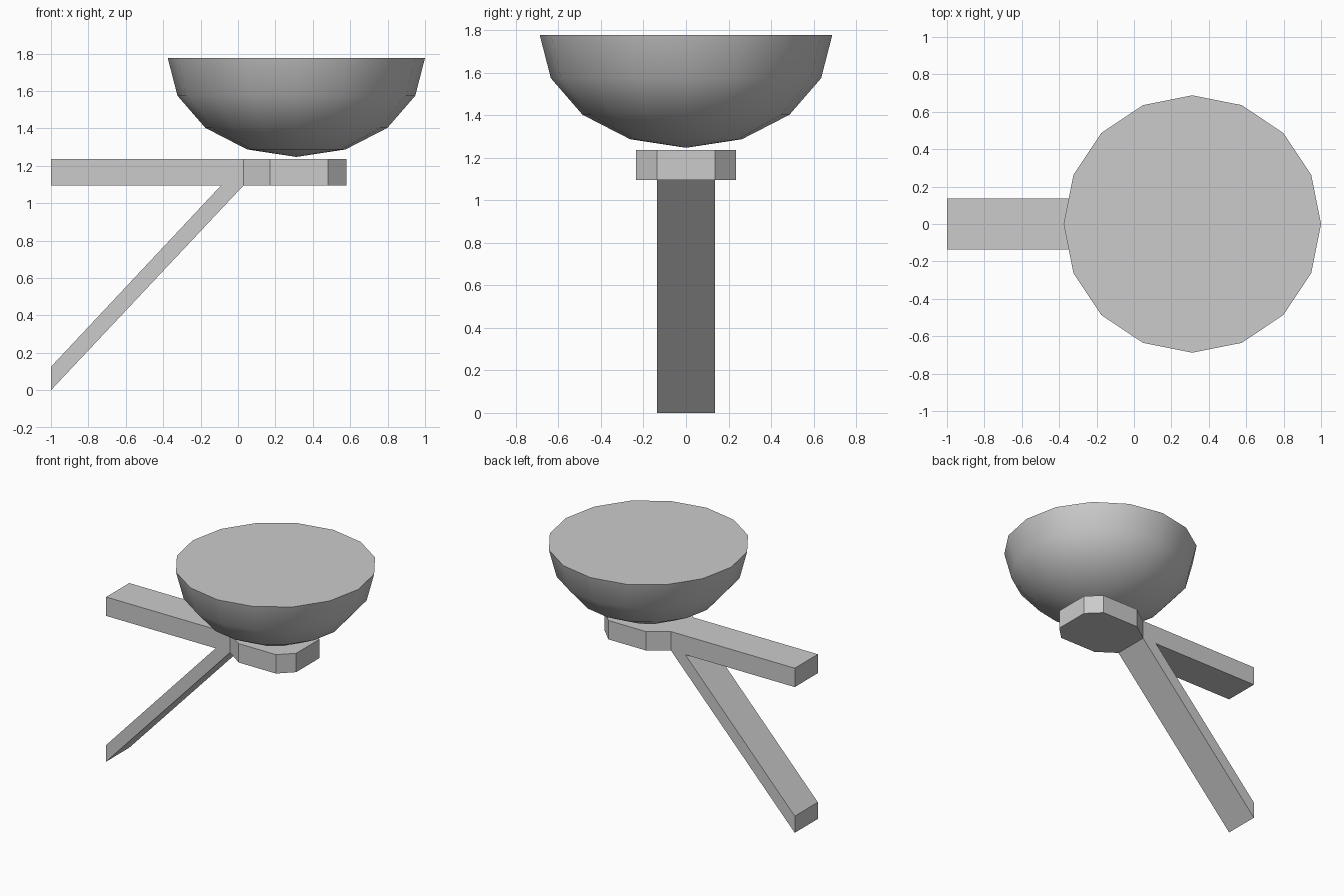
import bpy, bmesh, math
from mathutils import Vector

if "Cube" in bpy.data.objects:
    bpy.data.objects.remove(bpy.data.objects["Cube"])


def make_object(name, bm):
    bmesh.ops.recalc_face_normals(bm, faces=bm.faces)
    mesh = bpy.data.meshes.new(name)
    bm.to_mesh(mesh)
    bm.free()
    obj = bpy.data.objects.new(name, mesh)
    bpy.context.collection.objects.link(obj)
    return obj


def prism(points, direction):
    """Extrude a closed flat outline along a direction."""
    bm = bmesh.new()
    face = bm.faces.new([bm.verts.new(p) for p in points])
    ext = bmesh.ops.extrude_face_region(bm, geom=[face], use_keep_orig=True)
    moved = [v for v in ext["geom"] if isinstance(v, bmesh.types.BMVert)]
    bmesh.ops.translate(bm, verts=moved, vec=Vector(direction))
    bmesh.ops.recalc_face_normals(bm, faces=bm.faces)
    return bm


HALF_W = 0.137      # half width of arm and brace
Z0, Z1 = 1.095, 1.237

# Horizontal arm widening into an eight-sided plate
half = [(-1, HALF_W), (0.03, HALF_W), (0.17, 0.235), (0.48, 0.235), (0.58, HALF_W)]
outline = half + [(x, -y) for x, y in reversed(half)]
make_object("arm_and_plate", prism([(x, y, Z0) for x, y in outline], (0, 0, Z1 - Z0)))

# Diagonal brace, left open where it meets the arm
side = [(-1, 0), (0.03, Z0), (-0.09, Z0), (-1, 0.125)]
bm = prism([(x, -HALF_W, z) for x, z in side], (0, 2 * HALF_W, 0))
hidden = [f for f in bm.faces if all(abs(v.co.z - Z0) < 1e-4 for v in f.verts)]
bmesh.ops.delete(bm, geom=hidden, context="FACES_ONLY")
make_object("brace", bm)

# Bowl: lower half of a squashed sphere with a flat cap
bm = bmesh.new()
bmesh.ops.create_uvsphere(bm, u_segments=16, v_segments=8, radius=1)
bmesh.ops.delete(bm, geom=[v for v in bm.verts if v.co.z > 0.01], context="VERTS")
bmesh.ops.holes_fill(bm, edges=[e for e in bm.edges if e.is_boundary], sides=0)
bmesh.ops.scale(bm, verts=bm.verts, vec=(0.688, 0.688, 0.53))
bmesh.ops.translate(bm, verts=bm.verts, vec=(0.312, 0, 1.777))
bowl = make_object("bowl", bm)
bpy.context.view_layer.objects.active = bowl
bowl.select_set(True)
bpy.ops.object.shade_smooth_by_angle(angle=math.radians(40))
